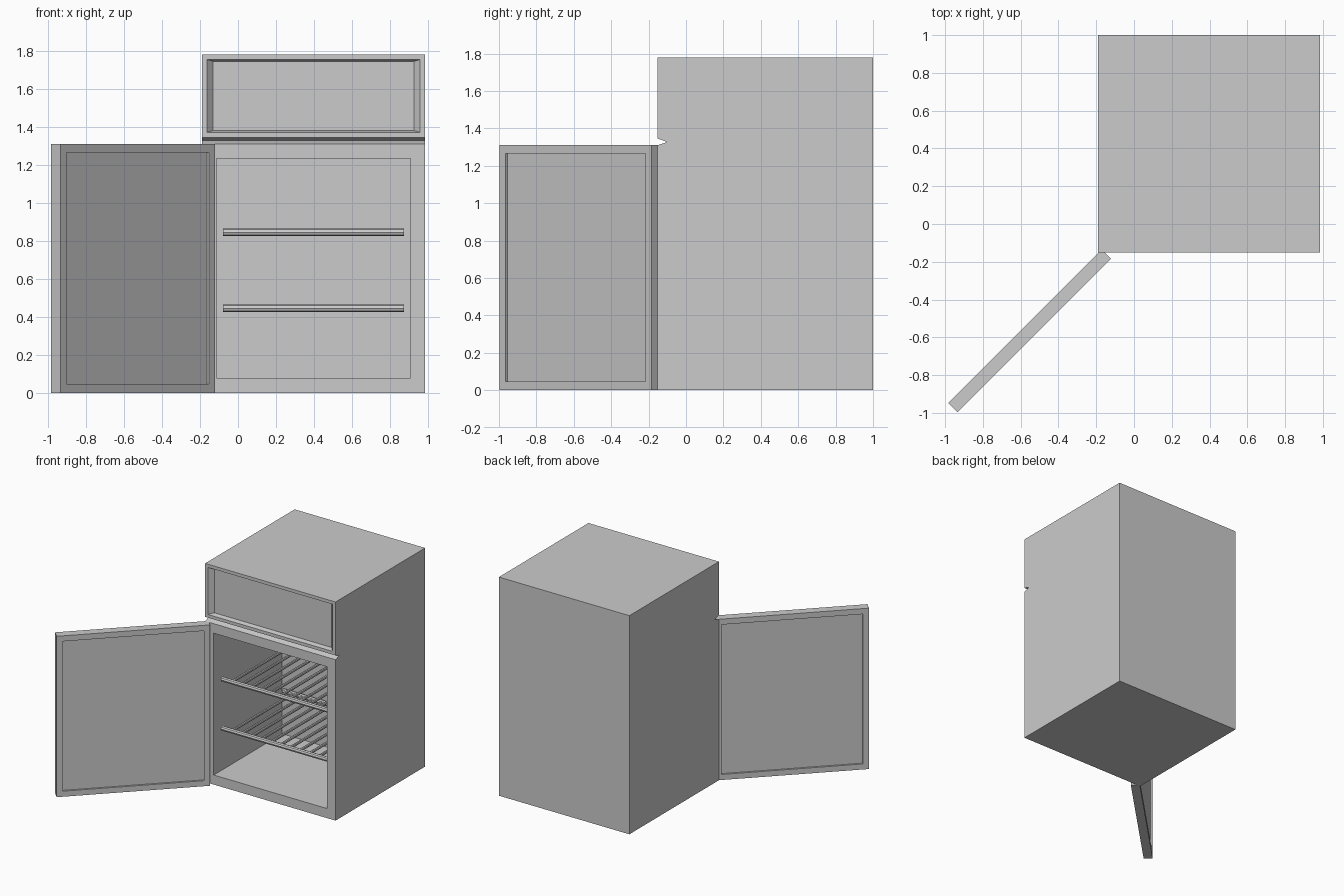
import bpy, bmesh, math
from mathutils import Vector, Matrix

if "Cube" in bpy.data.objects:
    bpy.data.objects.remove(bpy.data.objects["Cube"])

X0, X1, Y0, Y1, H = -0.19, 0.985, -0.152, 1.0, 1.78


def finish(bm, name):
    bmesh.ops.recalc_face_normals(bm, faces=bm.faces)
    me = bpy.data.meshes.new(name)
    bm.to_mesh(me)
    bm.free()
    ob = bpy.data.objects.new(name, me)
    bpy.context.collection.objects.link(ob)
    return ob


def recess(bm, face, margin, depth, sx=0.0, sz=0.0):
    """Inset a face, push it in, and optionally taper the walls."""
    n = face.normal.copy()
    bmesh.ops.inset_region(bm, faces=[face], thickness=margin)
    inner = bmesh.ops.extrude_discrete_faces(bm, faces=[face])["faces"][0]
    c = inner.calc_center_median()
    for v in inner.verts:
        d = v.co - c
        v.co -= n * depth
        v.co.x -= math.copysign(sx, d.x)
        v.co.z -= math.copysign(sz, d.z)


# Cabinet: side profile with V groove, extruded across the width
bm = bmesh.new()
profile = [(Y0, 0), (Y1, 0), (Y1, H), (Y0, H), (Y0, 1.345), (-0.1, 1.327), (Y0, 1.31)]
side = bm.faces.new([bm.verts.new((X0, y, z)) for y, z in profile])
new = bmesh.ops.extrude_face_region(bm, geom=[side])["geom"]
bmesh.ops.translate(bm, vec=(X1 - X0, 0, 0), verts=[g for g in new if isinstance(g, bmesh.types.BMVert)])
bmesh.ops.recalc_face_normals(bm, faces=bm.faces)
bm.normal_update()
fronts = [f for f in bm.faces if f.normal.y < -0.99]
fronts.sort(key=lambda f: f.calc_center_median().z)
recess(bm, fronts[0], 0.11, 0.88)                  # open compartment
recess(bm, fronts[1], 0.037, 0.035, 0.033, 0.009)  # freezer panel
finish(bm, "cabinet")

# Door: swung open at 45 degrees, panels sunk in both faces
L, T, DH = 1.15, 0.07, 1.31
bm = bmesh.new()
bmesh.ops.create_cube(bm, size=1, matrix=Matrix.Translation((L / 2, T / 2, DH / 2))
                      @ Matrix.Diagonal((L, T, DH, 1)))
bm.normal_update()
for f in [f for f in bm.faces if abs(f.normal.y) > 0.99]:
    recess(bm, f, 0.064, 0.014)
door = finish(bm, "door")
door.location = (-0.935, -0.997, 0)
door.rotation_euler.z = math.radians(45)


# Wire shelves: cross bars with rods running back
def rod(bm, a, b, r):
    a, b = Vector(a), Vector(b)
    d = b - a
    m = Matrix.Translation((a + b) / 2) @ d.to_track_quat('Z', 'Y').to_matrix().to_4x4()
    bmesh.ops.create_cone(bm, cap_ends=True, segments=8, radius1=r, radius2=r,
                          depth=d.length, matrix=m)


for name, z in (("lower_shelf", 0.445), ("upper_shelf", 0.845)):
    bm = bmesh.new()
    for y in (-0.09, 0.7):
        rod(bm, (-0.08, y, z), (0.875, y, z), 0.019)
    for i in range(10):
        x = -0.08 + 0.955 * (i + 1) / 11
        rod(bm, (x, -0.09, z), (x, 0.7, z), 0.011)
    finish(bm, name)
